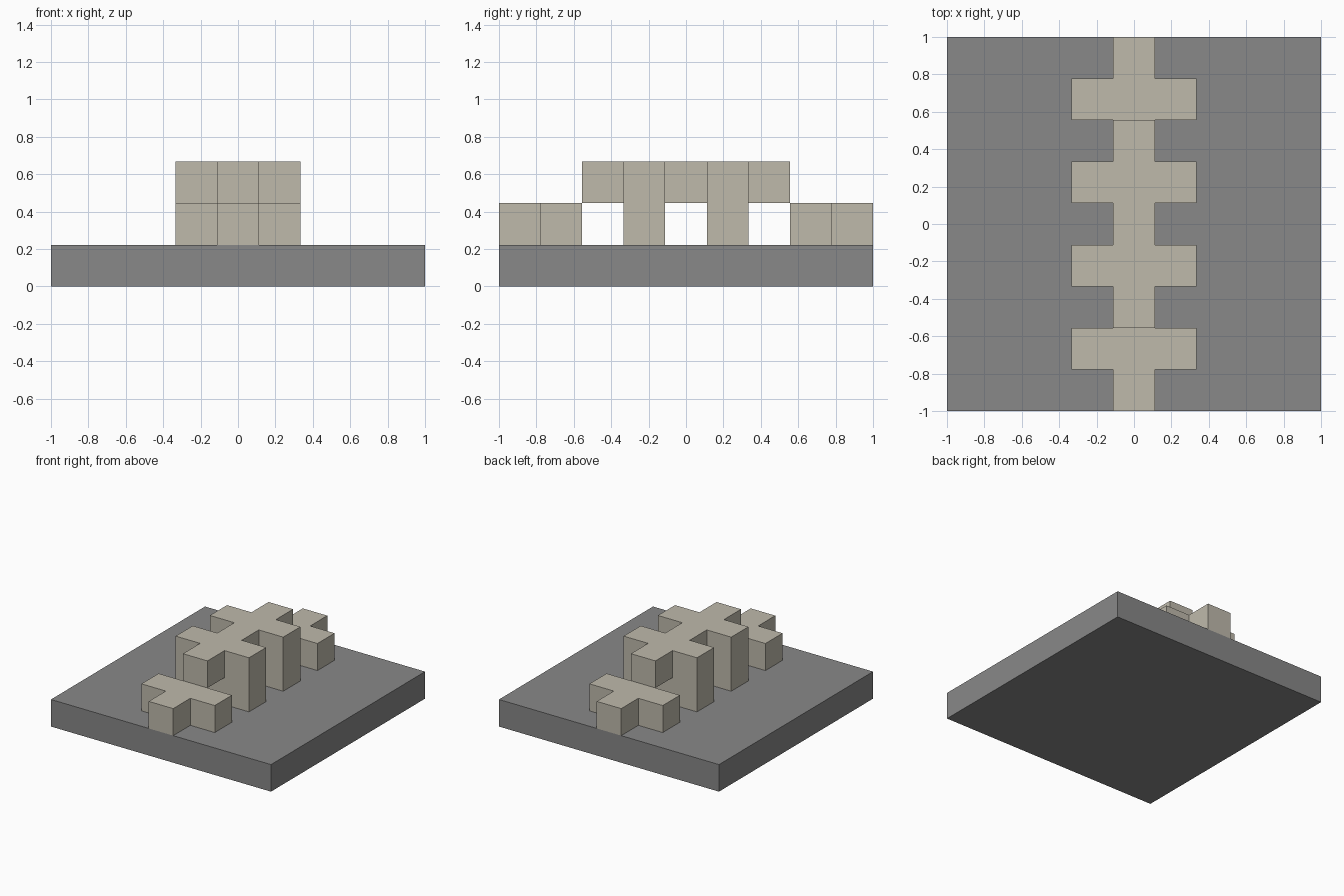
import bpy
import bmesh
from mathutils import Vector

U = 2 / 9  # one block of the nine-by-nine layout

default = bpy.data.objects.get("Cube")
if default:
    bpy.data.objects.remove(default, do_unlink=True)


def make_material(name, rgb):
    mat = bpy.data.materials.new(name)
    mat.use_nodes = True
    colour = (*rgb, 1)
    mat.diffuse_color = colour
    mat.node_tree.nodes["Principled BSDF"].inputs["Base Color"].default_value = colour
    return mat


grey = make_material("slab grey", (0.246, 0.246, 0.246))
bone = make_material("pale stone", (0.52, 0.49, 0.41))


def build_blocks(name, cells, mat):
    """Join unit blocks into one shell, keeping only the exposed faces."""
    bm = bmesh.new()
    for cell in cells:
        centre = Vector(cell) + Vector((0, 0, 0.5))
        for axis in range(3):
            for sign in (-1, 1):
                normal = Vector((0, 0, 0))
                normal[axis] = sign
                if tuple(int(c + n) for c, n in zip(cell, normal)) in cells:
                    continue
                side = Vector((0, 0, 0))
                side[(axis + 1) % 3] = 0.5
                up = normal.cross(side)
                mid = centre + normal / 2
                corners = (mid - side - up, mid + side - up, mid + side + up, mid - side + up)
                bm.faces.new([bm.verts.new(c * U) for c in corners])
    bmesh.ops.remove_doubles(bm, verts=bm.verts, dist=0.001)
    bmesh.ops.dissolve_limit(bm, angle_limit=0.01, verts=bm.verts, edges=bm.edges)
    bmesh.ops.recalc_face_normals(bm, faces=bm.faces)
    mesh = bpy.data.meshes.new(name)
    bm.to_mesh(mesh)
    bm.free()
    mesh.materials.append(mat)
    obj = bpy.data.objects.new(name, mesh)
    bpy.context.collection.objects.link(obj)


def row(y, z, half_width):
    return {(x, y, z) for x in range(-half_width, half_width + 1)}


# Base slab
bpy.ops.mesh.primitive_cube_add(size=1, location=(0, 0, U / 2))
slab = bpy.context.object
slab.name = "base_slab"
slab.scale = (2, 2, U)
slab.data.materials.append(grey)

# Low T-shaped pieces at the front and back
for name, sign in (("front_low_piece", -1), ("back_low_piece", 1)):
    build_blocks(name, row(4 * sign, 1, 0) | row(3 * sign, 1, 1), bone)

# Raised spine with two cross ribs standing on the slab
raised = set()
for y in range(-2, 3):
    raised |= row(y, 2, abs(y) % 2)
for y in (-1, 1):
    raised |= row(y, 1, 1)
build_blocks("raised_spine", raised, bone)
